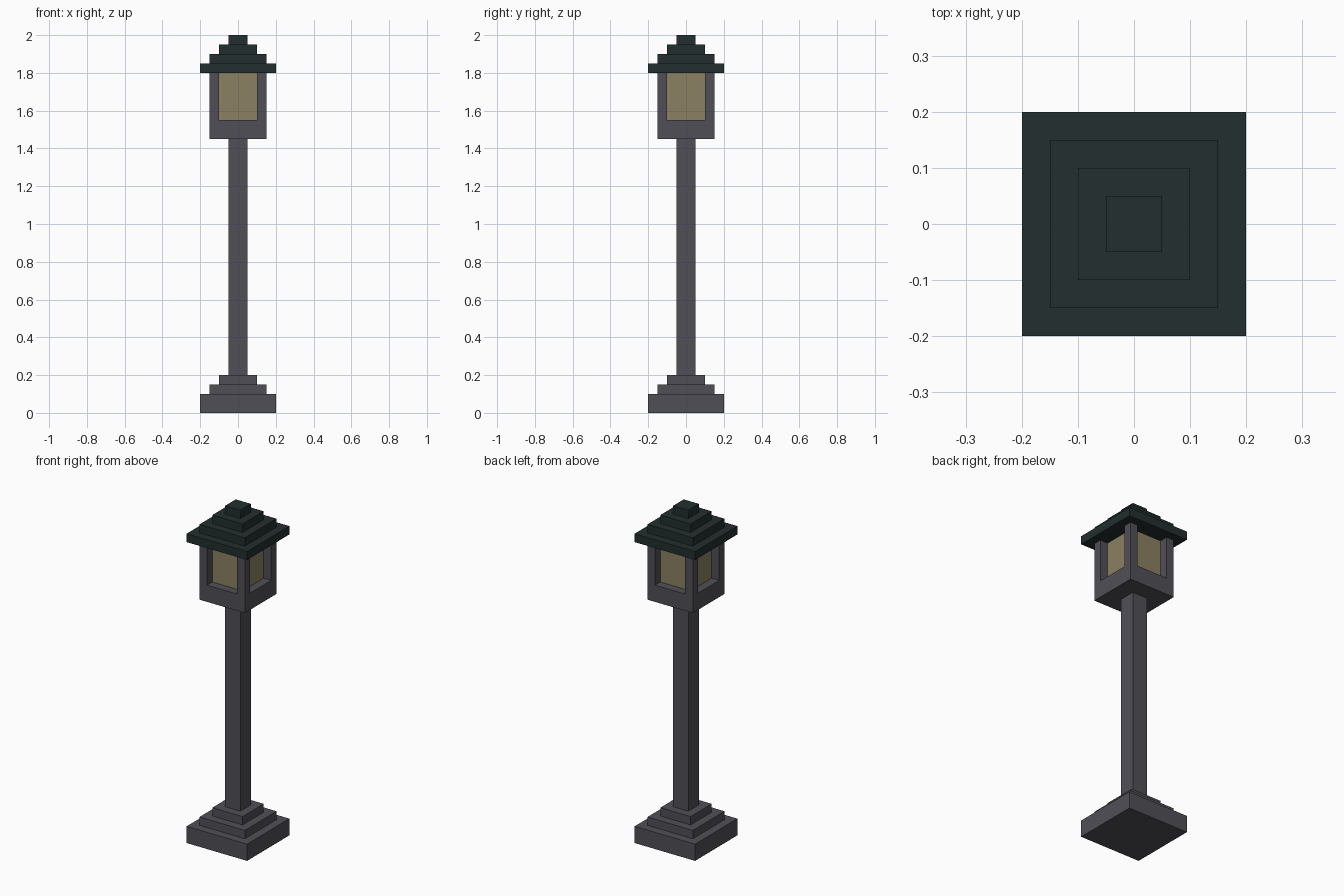
import bpy
import bmesh
from mathutils import Matrix, Vector

if "Cube" in bpy.data.objects:
    bpy.data.objects.remove(bpy.data.objects["Cube"])


def srgb(r, g, b):
    lin = [((c / 255 + 0.055) / 1.055) ** 2.4 if c > 10 else c / 255 / 12.92 for c in (r, g, b)]
    return (*lin, 1.0)


def material(name, rgb):
    m = bpy.data.materials.new(name)
    m.diffuse_color = srgb(*rgb)
    m.use_nodes = True
    m.node_tree.nodes["Principled BSDF"].inputs["Base Color"].default_value = m.diffuse_color
    return m


STONE = material("grey_stone", (80, 79, 87))
GLASS = material("amber_glass", (138, 129, 98))
ROOF = material("dark_green_roof", (35, 46, 46))


def boxes(name, mat, parts):
    """One object from boxes given as (x, y, half width, bottom, top)."""
    bm = bmesh.new()
    for x, y, half, z0, z1 in parts:
        place = Matrix.Translation(Vector((x, y, (z0 + z1) / 2)))
        size = Matrix.Diagonal((2 * half, 2 * half, z1 - z0, 1))
        bmesh.ops.create_cube(bm, size=1, matrix=place @ size)
    mesh = bpy.data.meshes.new(name)
    bm.to_mesh(mesh)
    bm.free()
    mesh.materials.append(mat)
    obj = bpy.data.objects.new(name, mesh)
    bpy.context.collection.objects.link(obj)
    return obj


# Stepped foot
boxes("stepped_base", STONE, [(0, 0, 0.20, 0.00, 0.10),
                              (0, 0, 0.15, 0.10, 0.15),
                              (0, 0, 0.10, 0.15, 0.20)])

# Square column
boxes("column", STONE, [(0, 0, 0.05, 0.20, 1.45)])

# Lantern tray and four corner posts
boxes("lantern_tray", STONE, [(0, 0, 0.15, 1.45, 1.55)])
boxes("lantern_corner_posts", STONE,
      [(sx * 0.125, sy * 0.125, 0.025, 1.55, 1.80) for sx in (-1, 1) for sy in (-1, 1)])

# Recessed glass block
boxes("lantern_glass", GLASS, [(0, 0, 0.10, 1.55, 1.80)])

# Stepped roof
boxes("stepped_roof", ROOF,
      [(0, 0, 0.20 - 0.05 * i, 1.80 + 0.05 * i, 1.85 + 0.05 * i) for i in range(4)])
